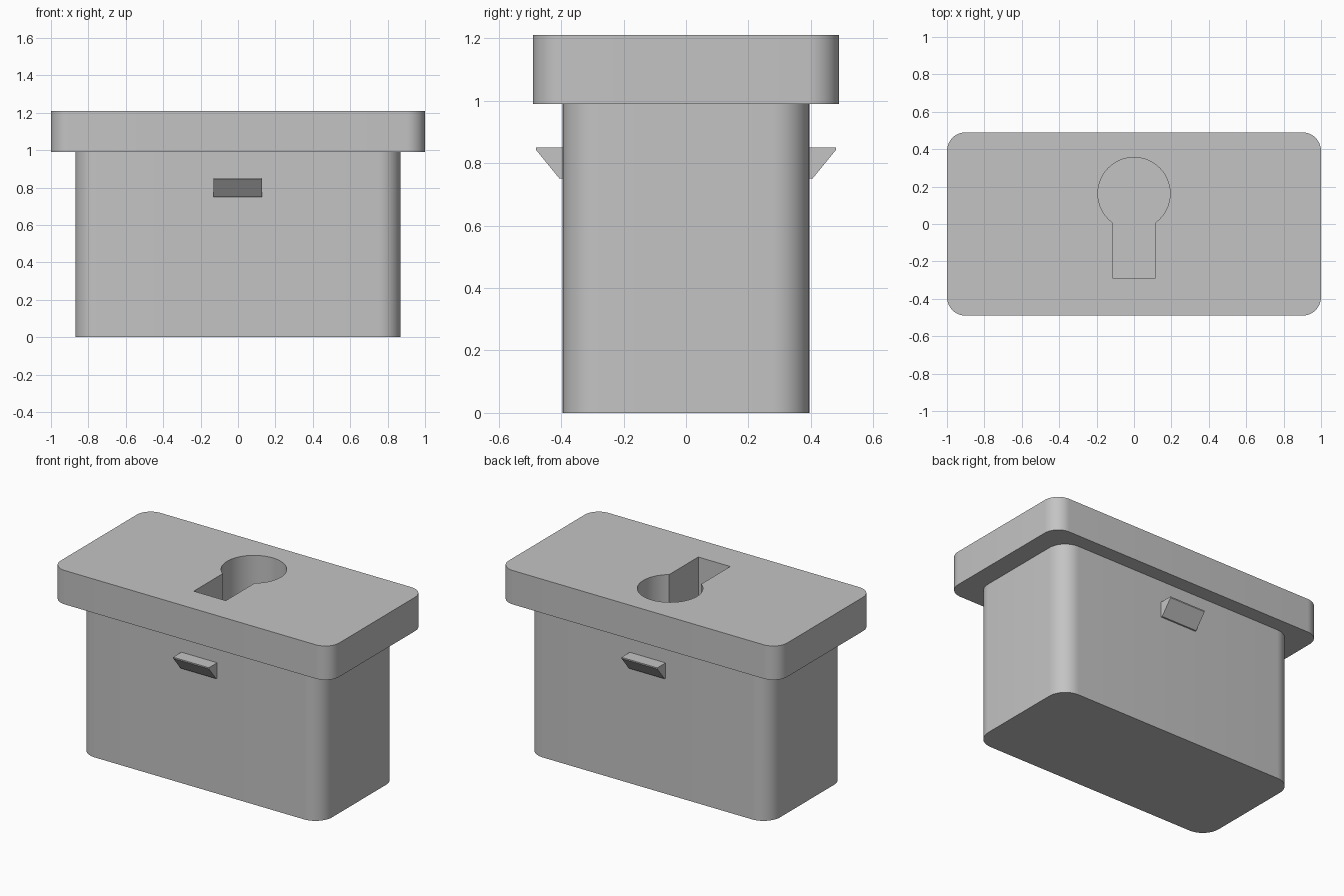
import bpy, bmesh, math

if "Cube" in bpy.data.objects:
    bpy.data.objects.remove(bpy.data.objects["Cube"])

grey = bpy.data.materials.new("light grey")
grey.diffuse_color = (0.55, 0.55, 0.55, 1)
grey.use_nodes = True
grey.node_tree.nodes["Principled BSDF"].inputs["Base Color"].default_value = grey.diffuse_color


def arc(cx, cy, r, a0, a1, n):
    """Points on an arc, angles in degrees."""
    angles = [math.radians(a0 + (a1 - a0) * i / n) for i in range(n + 1)]
    return [(cx + r * math.cos(a), cy + r * math.sin(a)) for a in angles]


def rounded_rect(hx, hy, r):
    """Counter-clockwise outline of a rectangle with round corners."""
    corners = [(1, 1, 0), (-1, 1, 90), (-1, -1, 180), (1, -1, 270)]
    return [p for sx, sy, a in corners
            for p in arc(sx * (hx - r), sy * (hy - r), r, a, a + 90, 12)]


def prism(name, base, offset):
    """Extrude a closed outline of 3D points by an offset vector."""
    bm = bmesh.new()
    face = bm.faces.new([bm.verts.new(p) for p in base])
    out = bmesh.ops.extrude_face_region(bm, geom=[face])
    verts = [v for v in out["geom"] if isinstance(v, bmesh.types.BMVert)]
    bmesh.ops.translate(bm, verts=verts, vec=offset)
    bmesh.ops.recalc_face_normals(bm, faces=bm.faces)
    mesh = bpy.data.meshes.new(name)
    bm.to_mesh(mesh)
    bm.free()
    mesh.materials.append(grey)
    obj = bpy.data.objects.new(name, mesh)
    bpy.context.collection.objects.link(obj)
    return obj


def upright(name, outline, z0, z1):
    return prism(name, [(x, y, z0) for x, y in outline], (0, 0, z1 - z0))


def combine(obj, other, operation):
    """Apply a boolean, then remove the second object."""
    bpy.context.view_layer.objects.active = obj
    mod = obj.modifiers.new(operation, "BOOLEAN")
    mod.operation, mod.object, mod.solver = operation, other, "EXACT"
    bpy.ops.object.modifier_apply(modifier=mod.name)
    bpy.data.objects.remove(other)


# Box body with its wider lid flange
box = upright("box_body", rounded_rect(0.87, 0.395, 0.12), 0, 1.1)
lid = upright("lid", rounded_rect(1.0, 0.49, 0.1), 0.99, 1.21)
combine(box, lid, "UNION")

# Keyhole-shaped pocket: round well joined to a straight slot
well_y, well_r, slot_x, slot_y = 0.163, 0.193, 0.115, -0.29
start = -math.degrees(math.acos(slot_x / well_r))
keyhole = arc(0, well_y, well_r, start, 180 - start, 64)
keyhole += [(-slot_x, slot_y), (slot_x, slot_y)]
pocket = upright("pocket_cutter", keyhole, 0.1, 1.4)
combine(box, pocket, "DIFFERENCE")

# Wedge-shaped snap clips on the front and back
section = [(0.385, 0.85), (0.48, 0.85), (0.48, 0.842), (0.405, 0.75), (0.385, 0.75)]
for side, name in ((-1, "front_clip"), (1, "back_clip")):
    prism(name, [(-0.13, side * y, z) for y, z in section], (0.257, 0, 0))

# Smooth the rounded corners, keep the hard edges
bpy.ops.object.select_all(action="DESELECT")
box.select_set(True)
bpy.context.view_layer.objects.active = box
bpy.ops.object.shade_smooth_by_angle(angle=math.radians(30))
